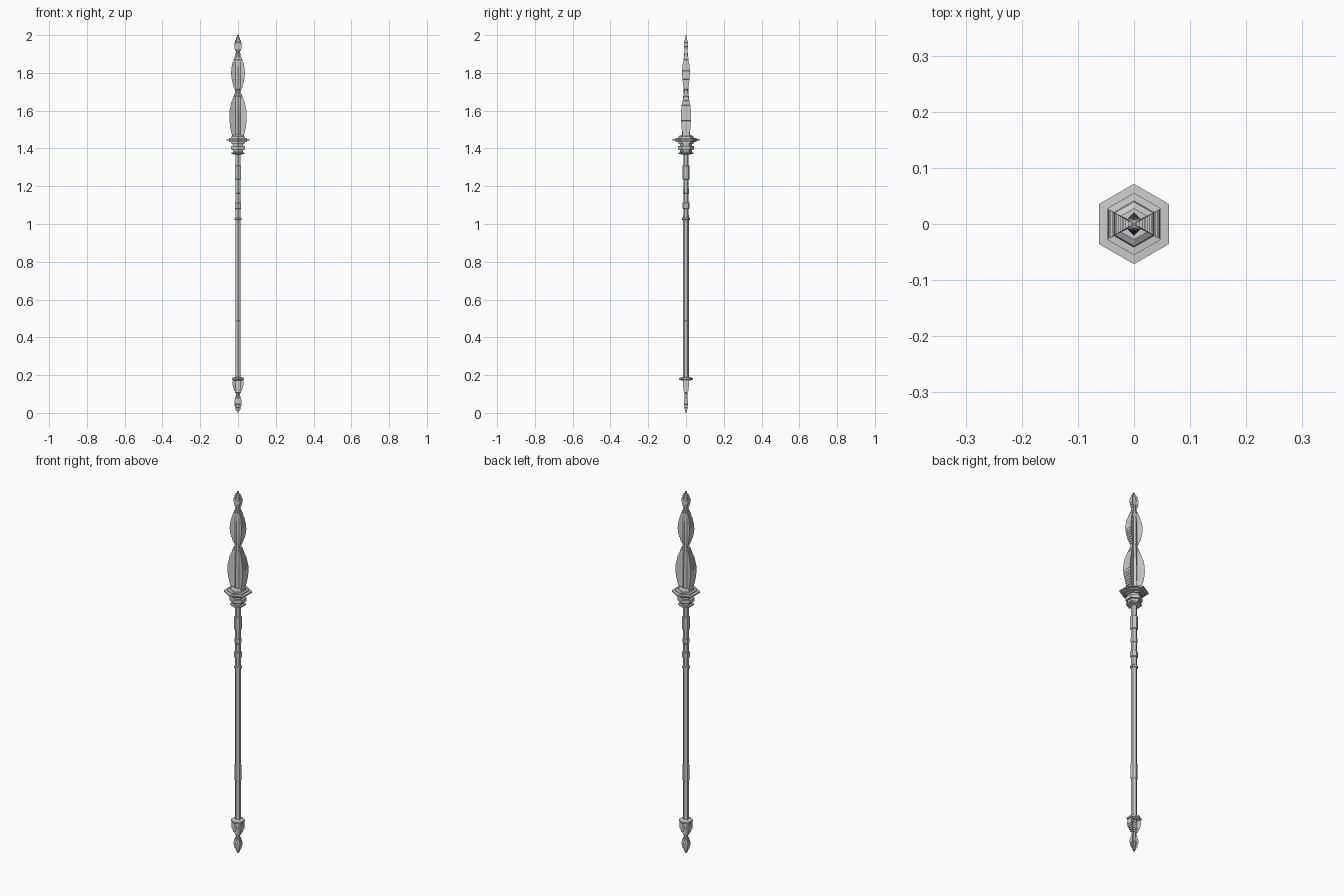
import bpy, math

if "Cube" in bpy.data.objects:
    bpy.data.objects.remove(bpy.data.objects["Cube"])

TAN30 = math.tan(math.pi / 6)


def loft(name, rings):
    """Join a list of equal-sized vertex rings into a capped solid."""
    n = len(rings[0])
    verts = [v for ring in rings for v in ring]
    faces = []
    for r in range(len(rings) - 1):
        for i in range(n):
            a, b = r * n + i, r * n + (i + 1) % n
            faces.append((a, b, b + n, a + n))
    faces.append(tuple(reversed(range(n))))
    faces.append(tuple(range(len(verts) - n, len(verts))))
    mesh = bpy.data.meshes.new(name)
    mesh.from_pydata(verts, [], faces)
    mesh.update()
    ob = bpy.data.objects.new(name, mesh)
    bpy.context.collection.objects.link(ob)
    return ob


def hexes(pairs):
    """Regular hexagon rings from (z, half width)."""
    out = []
    for z, w in pairs:
        c = w * TAN30
        out.append([(w, -c, z), (w, c, z), (0, 2 * c, z),
                    (-w, c, z), (-w, -c, z), (0, -2 * c, z)])
    return out


def leaf(z, w, m):
    """Blade section: wide outer edges, a groove, and a thin centre spine."""
    c = w * TAN30
    gx = min(0.012, 0.55 * w)
    gy = min(gx * 0.75, 0.8 * m)
    half = [(w, c), (gx, gy), (0, m), (-gx, gy), (-w, c)]
    return [(x, y, z) for x, y in half] + [(-x, -y, z) for x, y in half]


def stepped(keys, size):
    """Terraced lobes between (z, half width, spine) keys, full and rounded."""
    rings = []
    for a, b in zip(keys, keys[1:]):
        n = max(1, round((b[0] - a[0]) / size))
        for s in range(n):
            t = (s + 0.5) / n
            # Bulge outwards whichever way the lobe runs
            e = math.sin(math.pi / 2 * t) if b[1] > a[1] else 1 - math.cos(math.pi / 2 * t)
            w = a[1] + (b[1] - a[1]) * e
            m = a[2] + (b[2] - a[2]) * t
            z0 = a[0] + (b[0] - a[0]) * s / n
            z1 = a[0] + (b[0] - a[0]) * (s + 1) / n
            rings += [leaf(z0, w, m), leaf(z1 - 0.0005, w, m)]
    z, w, m = keys[-1]
    return rings + [leaf(z, w, m)]


# Leaf-shaped head: two large terraced lobes and a small point
loft("spear_blade", stepped([
    (1.465, 0.030, 0.021), (1.57, 0.046, 0.020), (1.70, 0.014, 0.013),
    (1.80, 0.036, 0.015), (1.905, 0.010, 0.009), (1.95, 0.019, 0.009),
    (2.0, 0.001, 0.001)], 0.0115))

# Flared guard and socket rings below the head
loft("guard_collar", hexes([
    (1.367, 0.014), (1.372, 0.034), (1.379, 0.034), (1.380, 0.026),
    (1.394, 0.029), (1.395, 0.037), (1.412, 0.037), (1.413, 0.027),
    (1.426, 0.029), (1.427, 0.036), (1.434, 0.036), (1.435, 0.048),
    (1.441, 0.048), (1.442, 0.062), (1.449, 0.062),
    (1.450, 0.048), (1.455, 0.048), (1.456, 0.036), (1.464, 0.034), (1.471, 0.024)]))

# Long pole
loft("shaft", hexes([(0.18, 0.0135), (1.02, 0.0135), (1.05, 0.0125), (1.38, 0.0125)]))

# Raised bands on the pole
for i, (z0, z1, w) in enumerate([(1.02, 1.035, 0.018), (1.08, 1.115, 0.017),
                                 (1.16, 1.19, 0.0145), (1.235, 1.31, 0.0165),
                                 (0.40, 0.49, 0.0145)]):
    loft(f"shaft_band_{i + 1}", hexes([(z0, w - 0.003), (z0 + 0.003, w),
                                       (z1 - 0.003, w), (z1, w - 0.003)]))

# Ring above the butt spike
loft("butt_collar", hexes([(0.172, 0.022), (0.176, 0.031), (0.185, 0.031), (0.190, 0.016)]))

# Butt spike: two small terraced lobes
loft("butt_spike", stepped([
    (0.0, 0.001, 0.001), (0.055, 0.019, 0.009), (0.097, 0.008, 0.008),
    (0.155, 0.029, 0.011), (0.180, 0.026, 0.014)], 0.009))
